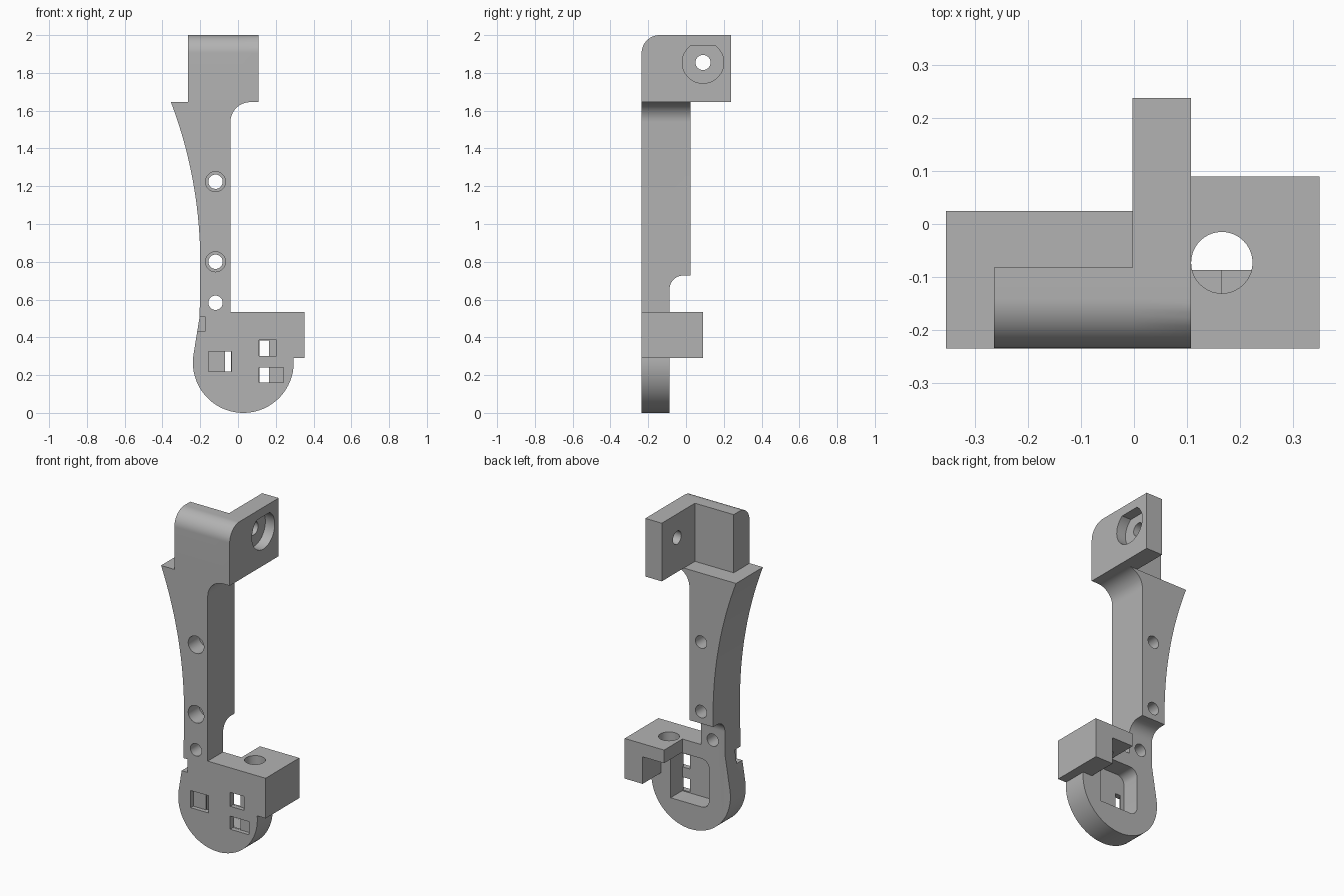
import bpy, bmesh
from math import sin, cos, radians
from mathutils import Vector

cube = bpy.data.objects.get("Cube")
if cube:
    bpy.data.objects.remove(cube, do_unlink=True)

grey = bpy.data.materials.new("plain grey")
grey.use_nodes = True
grey.diffuse_color = (0.45, 0.45, 0.45, 1)
grey.node_tree.nodes["Principled BSDF"].inputs["Base Color"].default_value = (0.45, 0.45, 0.45, 1)

FRONT, THIN_BACK = -0.235, -0.087


def arc(cx, cy, r, start, end, n=16):
    angles = [radians(start + (end - start) * i / n) for i in range(n + 1)]
    return [(cx + r * cos(a), cy + r * sin(a)) for a in angles]


def circle(cx, cy, r, n=40):
    return arc(cx, cy, r, 0, 360, n)[:-1]


def rect(x0, y0, x1, y1):
    return [(x0, y0), (x1, y0), (x1, y1), (x0, y1)]


def extrude(name, profile, axis, start, end):
    """Extrude a closed profile along one axis from start to end."""
    place = {"x": lambda p, t: (t, p[0], p[1]),
             "y": lambda p, t: (p[0], t, p[1]),
             "z": lambda p, t: (p[0], p[1], t)}[axis]
    bm = bmesh.new()
    face = bm.faces.new([bm.verts.new(place(p, start)) for p in profile])
    out = bmesh.ops.extrude_face_region(bm, geom=[face])
    moved = [v for v in out["geom"] if isinstance(v, bmesh.types.BMVert)]
    bmesh.ops.translate(bm, verts=moved, vec=Vector(place((0, 0), end - start)))
    bmesh.ops.recalc_face_normals(bm, faces=bm.faces)
    mesh = bpy.data.meshes.new(name)
    bm.to_mesh(mesh)
    bm.free()
    mesh.materials.append(grey)
    ob = bpy.data.objects.new(name, mesh)
    bpy.context.collection.objects.link(ob)
    return ob


def combine(target, tool, operation):
    """Apply a boolean and remove the tool object."""
    mod = target.modifiers.new("boolean", "BOOLEAN")
    mod.operation, mod.solver, mod.object = operation, "EXACT", tool
    graph = bpy.context.evaluated_depsgraph_get()
    graph.update()
    mesh = bpy.data.meshes.new_from_object(target.evaluated_get(graph))
    target.modifiers.clear()
    target.data = mesh
    bpy.data.objects.remove(tool, do_unlink=True)


def cut(profile, axis, start, end):
    combine(bracket, extrude("cutter", profile, axis, start, end), "DIFFERENCE")


def add(profile, axis, start, end):
    combine(bracket, extrude("addition", profile, axis, start, end), "UNION")


# Arm, round foot and front of the side block in one outline
outline = arc(-2.58, 0.80, 2.38, 20.8, 0, 24)
outline += [(-0.203, 0.51)]
outline += arc(0.028, 0.267, 0.267, 172, 365, 48)
outline += [(0.351, 0.29), (0.351, 0.535), (-0.04, 0.535)]
outline += arc(0.065, 1.54, 0.105, 180, 90)
outline += [(0.108, 1.645)]
bracket = extrude("bracket", outline, "y", FRONT, 0.025)

# Thin the lower back, with a rounded step under the arm
step = [(THIN_BACK, -0.1)] + arc(-0.015, 0.655, 0.072, 180, 90) + [(0.3, 0.727), (0.3, -0.1)]
cut(step, "x", -1, 1)

# Top panel and side tab, rounded along the top front edge
def hook(back):
    return [(FRONT, 1.645), (back, 1.645), (back, 2.0)] + arc(FRONT + 0.095, 1.905, 0.095, 90, 180)

top = extrude("top_panel", hook(-0.082), "x", -0.265, 0.108)
combine(top, extrude("tab", hook(0.238), "x", -0.003, 0.108), "UNION")
combine(bracket, top, "UNION")

# Rear of the side block: outer wall with a top plate
add([(0.085, 0.455), (0.23, 0.455), (0.23, 0.29), (0.351, 0.29),
     (0.351, 0.535), (0.085, 0.535)], "y", -0.1, 0.09)

# Pocket in the back of the foot
pocket = [(0.165, 0.155), (0.165, 0.45)]
pocket += arc(-0.045, 0.40, 0.05, 90, 180, 8) + arc(-0.045, 0.205, 0.05, 180, 270, 8)
cut(pocket, "y", -0.2, -0.05)

# Shallow plain recesses and the windows through them
for box in (rect(-0.155, 0.22, -0.035, 0.325), rect(0.112, 0.30, 0.205, 0.385),
            rect(0.112, 0.16, 0.24, 0.24)):
    cut(box, "y", -0.3, -0.21)
for box in (rect(-0.07, 0.22, -0.036, 0.325), rect(0.113, 0.301, 0.164, 0.384),
            rect(0.113, 0.161, 0.164, 0.239)):
    cut(box, "y", -0.3, -0.15)

# Notch on the side of the foot
cut(rect(-0.3, 0.43, -0.175, 0.51), "y", -0.3, -0.18)

# Arm screw holes, the upper two with counterbores
for z in (1.224, 0.80, 0.583):
    cut(circle(-0.119, z, 0.038), "y", -0.5, 0.5)
    if z > 0.7:
        cut(circle(-0.119, z, 0.053), "y", -0.5, -0.13)

# Tab hole with a flat-topped counterbore
cut(circle(0.09, 1.855, 0.04), "x", -0.2, 0.3)
cut(arc(0.09, 1.855, 0.11, 125, 415, 40), "x", 0.045, 0.3)

# Vertical hole in the side block
cut(circle(0.166, -0.073, 0.058), "z", 0.40, 0.7)

# Smooth curved faces, keep edges sharp
bpy.ops.object.select_all(action="DESELECT")
bracket.select_set(True)
bpy.context.view_layer.objects.active = bracket
bpy.ops.object.shade_smooth_by_angle(angle=radians(30))
